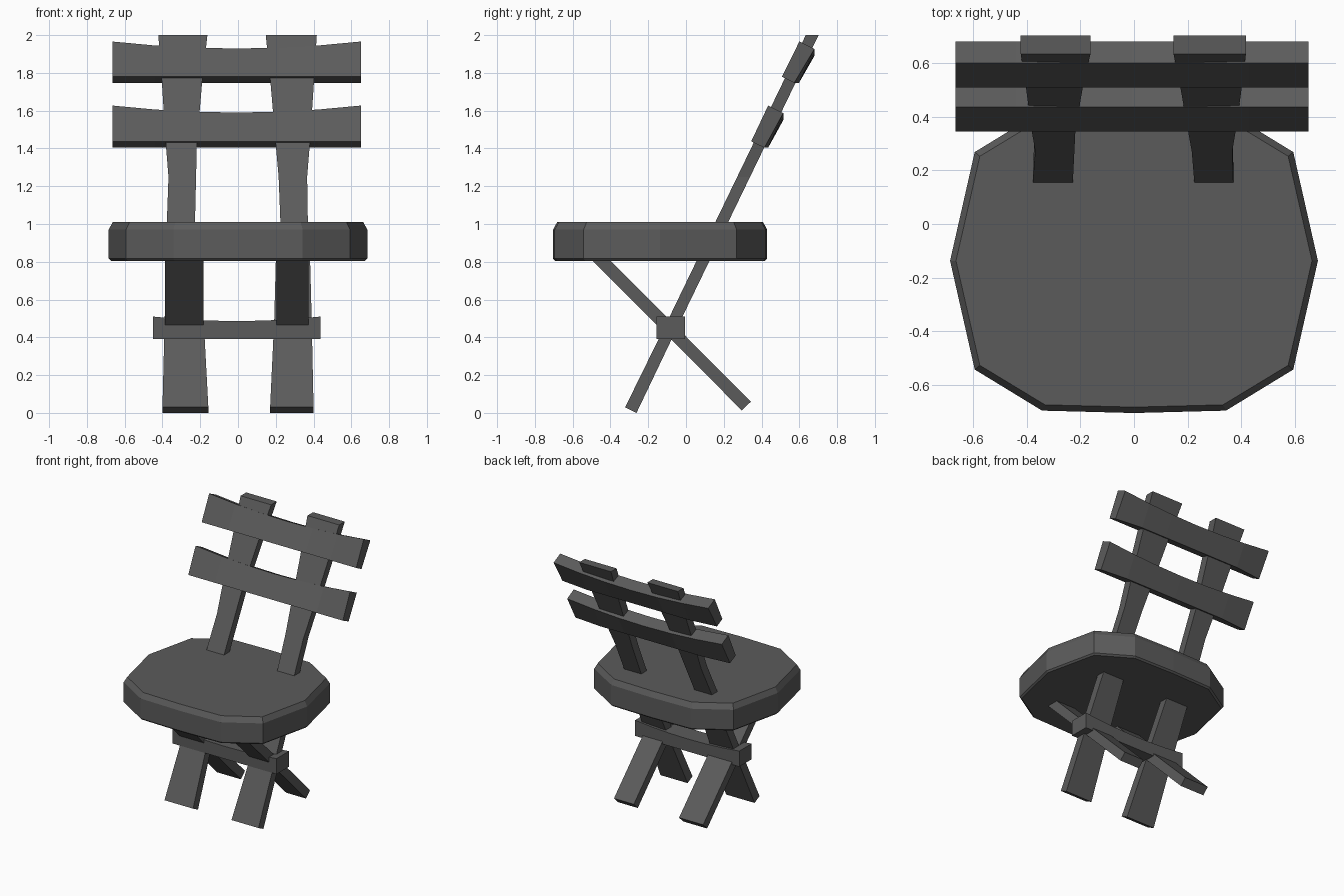
import bpy, bmesh, math

if "Cube" in bpy.data.objects:
    bpy.data.objects.remove(bpy.data.objects["Cube"])

wood = bpy.data.materials.new("dark grey wood")
wood.diffuse_color = (0.105, 0.105, 0.105, 1)
wood.use_nodes = True
wood.node_tree.nodes["Principled BSDF"].inputs["Base Color"].default_value = wood.diffuse_color


def loft(name, rings):
    """Skin a list of equal-length point rings and cap both ends."""
    bm = bmesh.new()
    vs = [[bm.verts.new(p) for p in r] for r in rings]
    n = len(vs[0])
    for a, b in zip(vs, vs[1:]):
        for i in range(n):
            j = (i + 1) % n
            bm.faces.new((a[i], a[j], b[j], b[i]))
    bm.faces.new(vs[0])
    bm.faces.new(vs[-1])
    bmesh.ops.recalc_face_normals(bm, faces=bm.faces)
    me = bpy.data.meshes.new(name)
    bm.to_mesh(me)
    bm.free()
    me.materials.append(wood)
    ob = bpy.data.objects.new(name, me)
    bpy.context.collection.objects.link(ob)
    return ob


# Seat: squared-off 12-sided slab with chamfered rims
def seat_ring(z, inset):
    pts = []
    for k in range(12):
        a = math.radians(30 * k)
        y = {0: 0, 1: 0.405, 2: 0.558, 3: 0.567}[round(math.degrees(math.asin(abs(math.sin(a)))) / 30)]
        x = 0.685 * math.cos(a)
        y = math.copysign(y, math.sin(a))
        pts.append((x * (1 - inset / 0.685), -0.137 + y * (1 - inset / 0.567), z))
    return pts


loft("seat", [seat_ring(0.805, 0.012), seat_ring(0.817, 0), seat_ring(0.97, 0), seat_ring(1.01, 0.022)])


# Long leaning posts: back leg and backrest upright in one waisted plank
def post(name, stations):
    rings = []
    for i, (z, x0, x1) in enumerate(stations):
        y = -0.299 + 0.4835 * z
        f, b = (y - 0.034, z), (y + 0.034, z)
        if i == 0:  # foot is cut square to the plank
            f, b = (-0.322, 0.03), (-0.262, 0.0)
        rings.append([(x0, *f), (x1, *f), (x1, *b), (x0, *b)])
    loft(name, rings)


post("left_post", [(0, -0.4, -0.157), (0.5, -0.388, -0.182), (0.8, -0.383, -0.195), (1.0, -0.377, -0.228),
                   (1.25, -0.368, -0.222), (1.42, -0.382, -0.218), (1.75, -0.403, -0.19), (2, -0.422, -0.162)])
post("right_post", [(0, 0.17, 0.4), (0.5, 0.192, 0.39), (0.8, 0.2, 0.382), (1.0, 0.225, 0.37),
                    (1.25, 0.215, 0.366), (1.42, 0.2, 0.38), (1.75, 0.172, 0.402), (2, 0.147, 0.417)])

# Crossing legs: slope from the seat front down to the back
for name, x0, x1 in (("left_cross_leg", -0.387, -0.182), ("right_cross_leg", 0.203, 0.372)):
    loft(name, [[(x0, *a), (x1, *a), (x1, *b), (x0, *b)] for a, b in (
        (((0.296, 0.013)), (0.344, 0.06)), ((-0.535, 0.845), (-0.487, 0.892)))])


# Cross bars with a sagging top edge; profile is front-bottom, back-bottom, back-top, front-top
def bar(name, x0, x1, profile, sag, bulge=0.0):
    rings = []
    for t in (0, 0.17, 0.33, 0.5, 0.67, 0.83, 1):
        m = 1 - (2 * t - 1) ** 2
        x = x0 + (x1 - x0) * t
        fb, bb, bt, ft = profile
        rings.append([(x, *fb), (x, bb[0] + bulge * min(1, 1.8 * m), bb[1]),
                      (x, bt[0], bt[1] - sag * m), (x, ft[0], ft[1] - sag * m)])
    loft(name, rings)


bar("lower_back_rail", -0.665, 0.65, [(0.345, 1.437), (0.415, 1.404), (0.515, 1.587), (0.435, 1.627)], 0.037, 0.02)
bar("upper_back_rail", -0.665, 0.65, [(0.508, 1.78), (0.573, 1.747), (0.68, 1.927), (0.6, 1.966)], 0.037, 0.025)
bar("leg_stretcher", -0.45, 0.437, [(-0.155, 0.39), (-0.005, 0.39), (-0.005, 0.51), (-0.155, 0.51)], 0.024)
